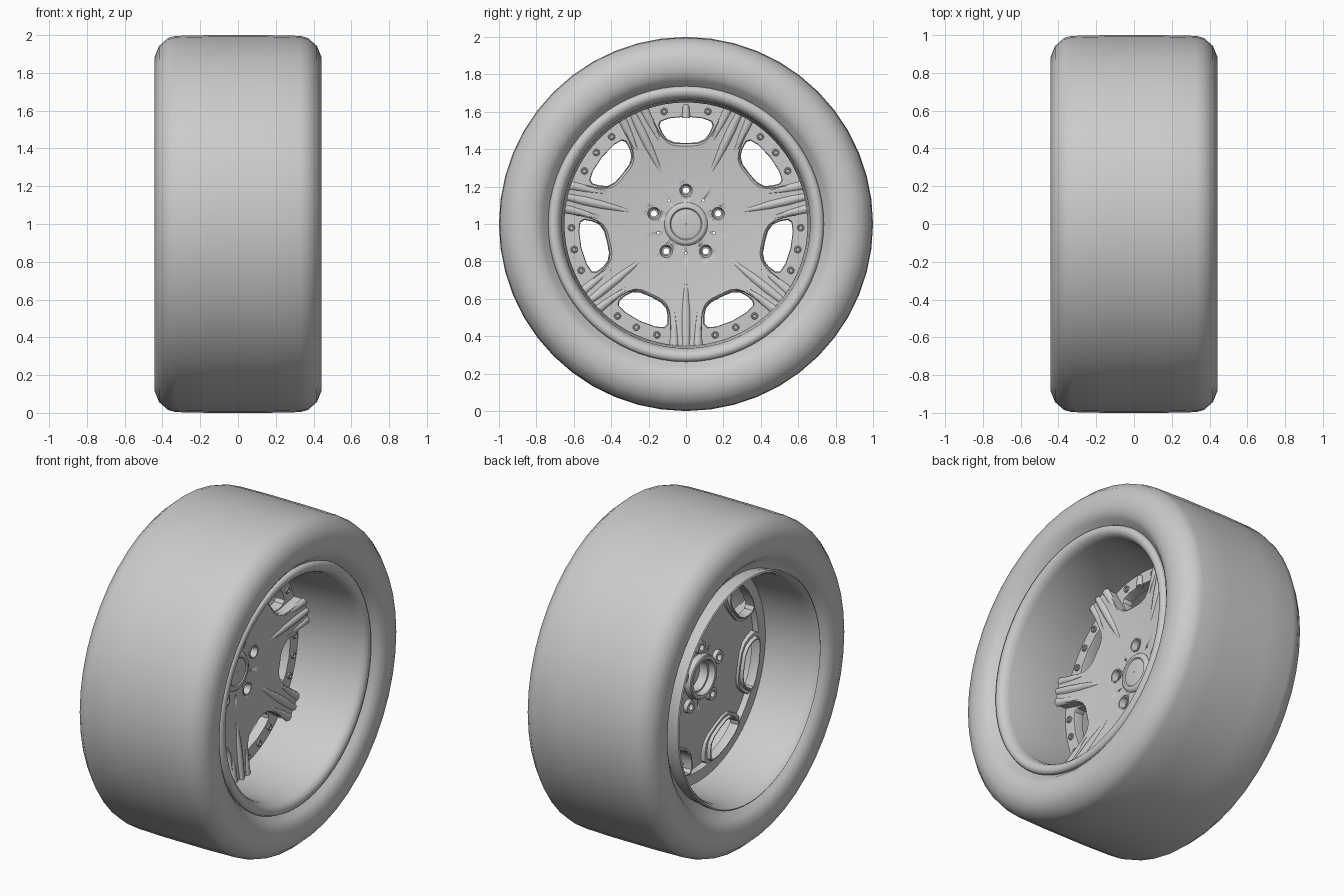
import bpy, bmesh
from math import sin, cos, radians, pi
from mathutils import Matrix

if "Cube" in bpy.data.objects:
    bpy.data.objects.remove(bpy.data.objects["Cube"])

SPOKES, LUGS = 7, 5


def polar(r, deg):
    """y, z of a point around the axle (axle runs along x at z = 1)."""
    return r * cos(radians(deg)), 1 + r * sin(radians(deg))


def spun(angle):
    """Matrix turning a part modelled straight up to the given angle on the wheel."""
    return Matrix.Translation((0, 0, 1)) @ Matrix.Rotation(radians(angle - 90), 4, 'X')


def finish(name, bm, angle=35):
    bmesh.ops.recalc_face_normals(bm, faces=bm.faces)
    me = bpy.data.meshes.new(name)
    bm.to_mesh(me)
    bm.free()
    ob = bpy.data.objects.new(name, me)
    bpy.context.collection.objects.link(ob)
    bpy.ops.object.select_all(action='DESELECT')
    ob.select_set(True)
    bpy.context.view_layer.objects.active = ob
    bpy.ops.object.shade_smooth_by_angle(angle=radians(angle))
    return ob


def skin(bm, rings, closed):
    """Bridge rings of equal vertex count; optionally last to first."""
    n = len(rings[0])
    for i in range(len(rings) if closed else len(rings) - 1):
        a, b = rings[i], rings[(i + 1) % len(rings)]
        for j in range(n):
            k = (j + 1) % n
            bm.faces.new((a[j], a[k], b[k], b[j]))


def lathe(name, profile, segs, centres=((0, 1),), closed=True, caps=False, angle=35):
    """Revolve (x, r) profile about an x-axis through every centre."""
    bm = bmesh.new()
    for cy, cz in centres:
        rings = []
        for x, r in profile:
            rings.append([bm.verts.new((x, cy + r * cos(2 * pi * j / segs),
                                        cz + r * sin(2 * pi * j / segs)))
                          for j in range(segs)])
        skin(bm, rings, closed)
        if caps:
            bm.faces.new(rings[0])
            bm.faces.new(rings[-1])
    return finish(name, bm, angle)


# Tyre: slick tread, chamfered shoulders, sidewalls dipping in to the beads
half = [(.33, .67), (.35, .71), (.38, .743), (.41, .768), (.43, .795), (.438, .83), (.441, .885),
        (.418, .943), (.37, .985), (.33, .996), (.15, 1.0)]
lathe("tyre", half + [(-x, r) for x, r in reversed(half)], 48, closed=False, angle=50)

# Rim barrel with rolled lips
lathe("rim_barrel", [(.345, .715), (.36, .732), (.38, .737), (.396, .73), (.402, .712),
                     (.398, .692), (.38, .675), (.35, .664), (.05, .65), (-.10, .65),
                     (-.38, .662), (-.415, .672), (-.435, .686), (-.43, .694), (-.40, .694),
                     (-.36, .685), (-.10, .665), (.05, .665), (.32, .685)], 72, angle=50)

# Spoked centre: polar outline, mirrored in each sector
half = [(0, .43), (5, .431), (9, .438), (12.5, .455), (15, .485), (16.3, .52),
        (17, .56), (18, .60), (18.8, .652), (22, .652), (180 / SPOKES, .652)]
sector = [(-a, r) for a, r in reversed(half[1:-1])] + half
outline = [(90 + 360 / SPOKES * k + a, r) for k in range(SPOKES) for a, r in sector]
bm = bmesh.new()


def face_x(r):
    return -.015 + .04 * max(0, r - .25) / .4


rings = []
for back, limit, inset in ((0, .09, 0), (0, .24, 0), (0, .40, 0), (0, 9, .012), (.012, 9, 0),
                           (.07, 9, 0), (.07, .40, 0), (.07, .24, 0), (.07, .09, 0)):
    ring = []
    for a, R in outline:
        r = min(limit, R - inset if R < .65 else R)
        ring.append(bm.verts.new((face_x(r) - back, *polar(r, a))))
    rings.append(ring)
skin(bm, rings, True)
centre = finish("spoke_centre", bm, 30)

# Bolt holes and pin holes
lugs = [polar(.18, 90 + 360 / LUGS * k) for k in range(LUGS)]
pins = [polar(.156, 54 + 360 / LUGS * k) for k in range(LUGS)]
for profile, places, n in (([(.1, .038), (-.045, .034), (-.0451, .02), (-.2, .02)], lugs, 24),
                           ([(.1, .007), (-.2, .007)], pins, 10)):
    cutter = lathe("hole_cutter", profile, n, places, closed=False, caps=True)
    cutter.hide_render = True
    mod = centre.modifiers.new("holes", 'BOOLEAN')
    mod.operation, mod.object, mod.solver = 'DIFFERENCE', cutter, 'EXACT'
    bpy.context.view_layer.objects.active = centre
    bpy.ops.object.modifier_apply(modifier=mod.name)
    bpy.data.objects.remove(cutter)

# Raised collars in the lug holes, and bosses behind them
lathe("lug_collar", [(-.01, .042), (-.01, .034), (-.045, .024), (-.045, .016), (-.055, .016),
                     (-.055, .036)], 24, lugs)
lathe("lug_boss", [(-.075, .042), (-.11, .038), (-.11, .02), (-.075, .02)], 20, lugs)

# Hub cap and rear hub tube
lathe("hub_cap", [(-.03, .116), (-.012, .116), (-.002, .108), (.003, .098), (.002, .086),
                  (-.004, .08), (-.003, .076), (-.001, .04), (0, .003), (-.03, .003)], 40)
lathe("hub_tube", [(-.07, .135), (-.12, .13), (-.125, .125), (-.125, .105), (-.06, .10)], 40)


# Ribs along each spoke: lofted blades
def blade(bm, angle, stations):
    """stations: (radius, sideways offset, half width, height)."""
    rings = []
    for r, off, w, h in stations:
        base = face_x(r) - .01
        pts = [(base, -w), (base + .01 + h * .7, -w * .6), (base + .01 + h, 0),
               (base + .01 + h * .7, w * .6), (base, w)]
        rings.append([bm.verts.new((x, off + s, r)) for x, s in pts])
    skin(bm, rings, False)
    for end in (rings[0], rings[-1]):
        bm.faces.new(end)
    new = [v for ring in rings for v in ring]
    bmesh.ops.transform(bm, matrix=spun(angle), verts=new)


bm = bmesh.new()
for k in range(SPOKES):
    a = 270 + 360 / SPOKES * k
    blade(bm, a, [(.27, 0, .003, -.004), (.36, 0, .016, .007), (.46, 0, .026, .013),
                  (.56, 0, .028, .016), (.65, 0, .022, .016)])
    for s in (-1, 1):
        blade(bm, a, [(.40, s * .075, .004, -.006), (.48, s * .068, .014, .003),
                      (.56, s * .064, .021, .008), (.65, s * .062, .026, .01)])
finish("spoke_ribs", bm, 50)

# Window surrounds: rounded openings with a stepped rim at the back
half = [(.06, .436), (.10, .453), (.125, .485), (.142, .525), (.134, .548), (.09, .565)]
window = [(0, .433)] + half + [(0, .574)] + [(-u, v) for u, v in reversed(half)]
bm = bmesh.new()
for k in range(SPOKES):
    rings = [[bm.verts.new((x, u * s, .51 + (v - .51) * s)) for u, v in window]
             for x, s in ((-.045, 1.04), (-.045, 1.28), (-.085, 1.28), (-.085, 1.12),
                          (-.105, 1.09), (-.105, 1.02), (-.055, 1.0))]
    skin(bm, rings, True)
    bmesh.ops.transform(bm, matrix=spun(90 + 360 / SPOKES * k),
                        verts=[v for ring in rings for v in ring])
finish("window_surrounds", bm)

# Recessed flange ring behind the windows, with its bolts
lathe("flange_ring", [(-.046, .652), (-.046, .584), (-.052, .578), (-.075, .578),
                      (-.086, .585), (-.086, .652)], 84)
bolts = [polar(.613, 90 + 360 / SPOKES * k + d) for k in range(SPOKES)
         for d in (-11, 0, 11) if k or d]
lathe("flange_bolts", [(-.05, .019), (-.038, .019), (-.034, .016), (-.034, .011),
                       (-.042, .009), (-.042, .001), (-.05, .001)], 12, bolts)

# Valve stem at the top window
bm = bmesh.new()
bmesh.ops.create_cone(bm, cap_ends=True, segments=14, radius1=.022, radius2=.018, depth=.055,
                      matrix=Matrix.Translation((-.045, 0, 1.595)))
bmesh.ops.create_uvsphere(bm, u_segments=14, v_segments=8, radius=.018,
                          matrix=Matrix.Translation((-.045, 0, 1.622)))
finish("valve_stem", bm)
